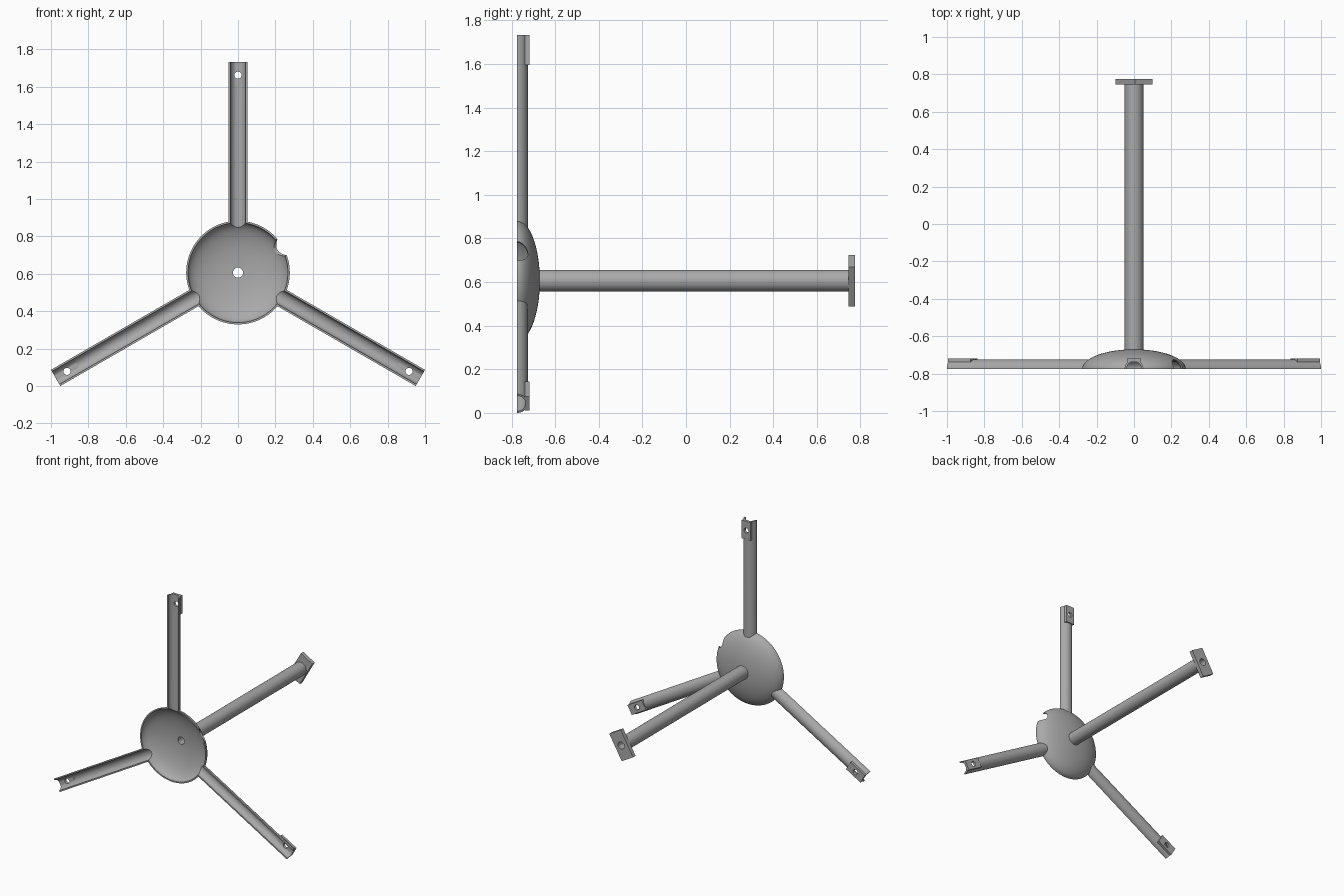
import bpy, bmesh, math
from mathutils import Matrix, Vector

cube = bpy.data.objects.get("Cube")
if cube:
    bpy.data.objects.remove(cube)

HUB_Z, FRONT = 0.606, -0.775       # hub centre height, open front plane
REACH, PIPE, WALL, BORE = 1.126, 0.05, 0.01, 0.027
DOME_R, DOME_H = 0.277, 0.105
CENTRE = Matrix.Translation((0, 0, HUB_Z))

steel = bpy.data.materials.new("grey_steel")
steel.use_nodes = True
GREY = (0.4, 0.4, 0.4, 1)
steel.diffuse_color = GREY
steel.node_tree.nodes["Principled BSDF"].inputs["Base Color"].default_value = GREY


def finish(bm, name, matrix=CENTRE):
    """Turn a bmesh made around the hub axis into an object."""
    bmesh.ops.recalc_face_normals(bm, faces=bm.faces)
    bm.transform(matrix)
    mesh = bpy.data.meshes.new(name)
    bm.to_mesh(mesh)
    bm.free()
    mesh.materials.append(steel)
    obj = bpy.data.objects.new(name, mesh)
    bpy.context.collection.objects.link(obj)
    return obj


def lathe(name, profile, steps=96):
    """Spin a closed (radius, y) outline round the hub axis."""
    bm = bmesh.new()
    verts = [bm.verts.new((r, y, 0)) for r, y in profile]
    edges = [bm.edges.new((v, verts[i - 1])) for i, v in enumerate(verts)]
    bmesh.ops.spin(bm, geom=verts + edges, cent=(0, 0, 0), axis=(0, 1, 0),
                   angle=math.tau, steps=steps, use_duplicate=False)
    bmesh.ops.remove_doubles(bm, verts=bm.verts, dist=1e-5)
    return finish(bm, name)


def rod_cutter(radius, length, matrix):
    bm = bmesh.new()
    bmesh.ops.create_cone(bm, cap_ends=True, segments=48, radius1=radius,
                          radius2=radius, depth=length)
    return finish(bm, "cutter", CENTRE @ matrix)


def box(name, size, matrix):
    bm = bmesh.new()
    bmesh.ops.create_cube(bm, size=1, matrix=Matrix.Diagonal((*size, 1)))
    return finish(bm, name, CENTRE @ matrix)


def cut(obj, cutter):
    """Apply a boolean cut and throw the cutter away."""
    mod = obj.modifiers.new("cut", 'BOOLEAN')
    mod.operation, mod.solver, mod.object = 'DIFFERENCE', 'EXACT', cutter
    bpy.context.view_layer.update()
    graph = bpy.context.evaluated_depsgraph_get()
    mesh = bpy.data.meshes.new_from_object(obj.evaluated_get(graph))
    obj.modifiers.clear()
    obj.data = mesh
    bpy.data.objects.remove(cutter)


def dome_arc(radius, height, start, steps=20):
    """Quarter ellipse from the axis hole out to the rim."""
    first = math.asin(start / radius)
    angles = [first + (math.pi / 2 - first) * i / steps for i in range(steps + 1)]
    return [(radius * math.sin(a), FRONT + height * math.cos(a)) for a in angles]


def radial(degrees):
    return Matrix.Rotation(math.radians(degrees), 4, 'Y')


ALONG_Y = Matrix.Rotation(math.pi / 2, 4, 'X')

# Hub: hollow dome with a centre hole, three arm mouths and one spare notch
hub = lathe("hub_dome", dome_arc(DOME_R, DOME_H, BORE)
            + dome_arc(DOME_R - WALL, DOME_H - WALL, BORE)[::-1])
for turn, radius in ((0, PIPE - WALL), (120, PIPE - WALL),
                     (240, PIPE - WALL), (60, PIPE)):
    cut(hub, rod_cutter(radius, 0.3,
                        radial(turn) @ Matrix.Translation((0, FRONT, 0.3))))


# Arms: half pipes open to the front, each with a drilled pad at its tip
def half_pipe(name, turn):
    bm = bmesh.new()
    arc = [math.pi * i / 24 for i in range(25)]
    outline = [(PIPE, a) for a in arc] + [(PIPE - WALL, a) for a in arc[::-1]]
    face = bm.faces.new([bm.verts.new((r * math.cos(a), FRONT + r * math.sin(a), 0.2))
                         for r, a in outline])
    out = bmesh.ops.extrude_face_region(bm, geom=[face])["geom"]
    bmesh.ops.translate(bm, vec=Vector((0, 0, REACH - 0.2)),
                        verts=[g for g in out if isinstance(g, bmesh.types.BMVert)])
    return finish(bm, name, CENTRE @ radial(turn))


def dome_cutter():
    bm = bmesh.new()
    inset = WALL / 2
    bmesh.ops.create_uvsphere(bm, u_segments=64, v_segments=32, radius=1)
    size = Matrix.Diagonal((DOME_R - inset, DOME_H - inset, DOME_R - inset, 1))
    return finish(bm, "cutter", CENTRE @ Matrix.Translation((0, FRONT, 0)) @ size)


parts = [hub]
for label, turn in (("top", 0), ("left", 120), ("right", 240)):
    arm = half_pipe(label + "_arm", turn)
    cut(arm, dome_cutter())
    pad = box(label + "_arm_pad", (0.074, 0.019, 0.138),
              radial(turn) @ Matrix.Translation((0, -0.728, REACH - 0.069)))
    for piece in (arm, pad):
        cut(piece, rod_cutter(0.019, 0.2, radial(turn)
                              @ Matrix.Translation((0, -0.74, REACH - 0.07)) @ ALONG_Y))
        parts.append(piece)

# Rear tube with its bore running the whole length
parts.append(lathe("rear_tube", [(BORE, -0.677), (PIPE, -0.677),
                                 (PIPE, 0.745), (BORE, 0.745)], 64))

# End plate: tilted rectangle with a bolt hole
plate = box("end_plate", (0.11, 0.03, 0.208),
            Matrix.Translation((0, 0.76, 0)) @ radial(30))
cut(plate, rod_cutter(BORE, 0.2, Matrix.Translation((0, 0.76, 0)) @ ALONG_Y))
parts.append(plate)

# Smooth the curves, keep the edges sharp
bpy.ops.object.select_all(action='DESELECT')
for part in parts:
    part.select_set(True)
bpy.context.view_layer.objects.active = hub
bpy.ops.object.shade_smooth_by_angle(angle=math.radians(30))
